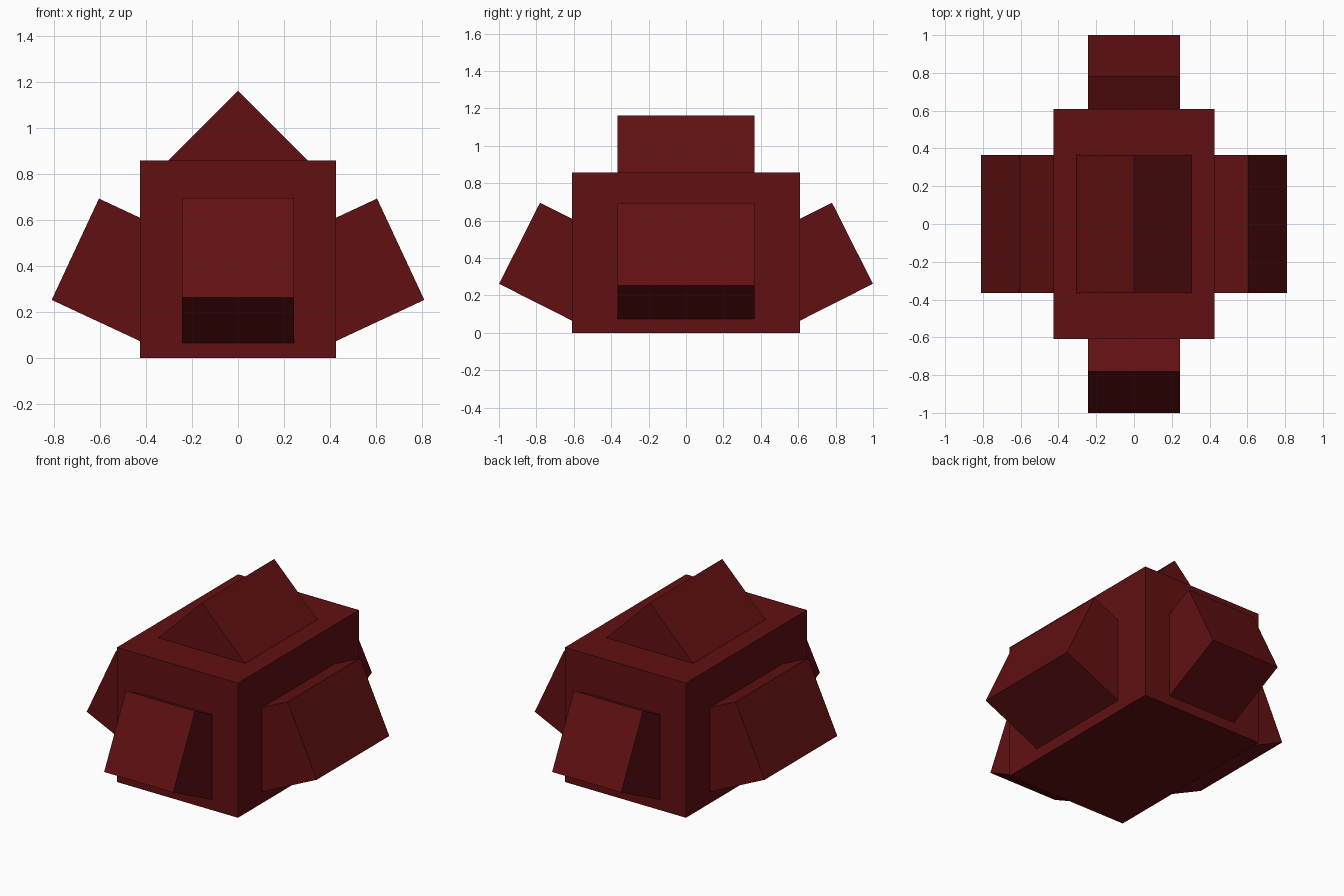
import bpy
import bmesh
from math import radians
from mathutils import Matrix, Vector

default = bpy.data.objects.get("Cube")
if default:
    bpy.data.objects.remove(default, do_unlink=True)

# Single flat colour
red = bpy.data.materials.new("dark_red")
red.use_nodes = True
colour = (0.12, 0.005, 0.006, 1)
red.diffuse_color = colour
bsdf = next(n for n in red.node_tree.nodes if n.type == "BSDF_PRINCIPLED")
bsdf.inputs["Base Color"].default_value = colour
bsdf.inputs["Roughness"].default_value = 0.8


def box(name, size, centre, tilt=0, axis="X"):
    """Flat-sided box, turned by tilt degrees about one axis."""
    bm = bmesh.new()
    bmesh.ops.create_cube(bm, size=1, matrix=Matrix.Diagonal((*size, 1)))
    mesh = bpy.data.meshes.new(name)
    bm.to_mesh(mesh)
    bm.free()
    mesh.materials.append(red)
    obj = bpy.data.objects.new(name, mesh)
    obj.matrix_world = (Matrix.Translation(Vector(centre))
                        @ Matrix.Rotation(radians(tilt), 4, axis))
    bpy.context.scene.collection.objects.link(obj)
    return obj


SIDE, LENGTH = 0.486, 0.73

# Main body
box("body", (0.852, 1.218, 0.857), (0, 0, 0.4285))

# Ridge: a square bar turned on its edge and sunk into the top
box("top_ridge", (SIDE, LENGTH, SIDE), (0, 0, 0.818), 45, "Y")

# Long pods, tilted up out of the left and right sides
for name, s in (("left_pod", 1), ("right_pod", -1)):
    box(name, (SIDE, LENGTH, SIDE), (s * 0.487, 0, 0.369), -s * 25, "Y")

# Square pods, tilted up out of the front and back
for name, s in (("back_pod", 1), ("front_pod", -1)):
    box(name, (SIDE, SIDE, SIDE), (0, s * 0.673, 0.369), s * 26.8, "X")
